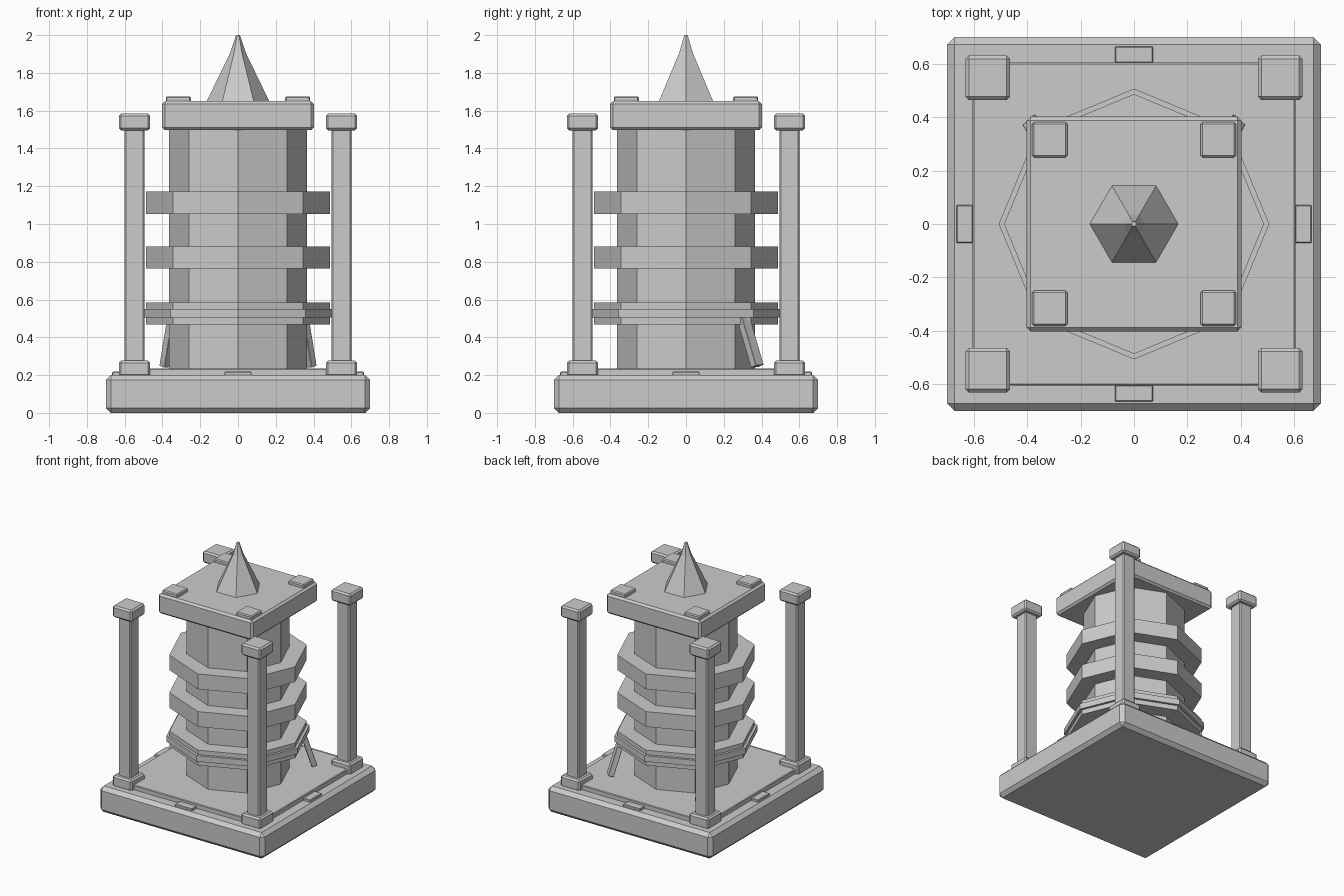
import bpy
import math
from mathutils import Vector, Matrix

default = bpy.data.objects.get("Cube")
if default:
    bpy.data.objects.remove(default, do_unlink=True)

# Single stone colour
stone = bpy.data.materials.new("grey stone")
stone.use_nodes = True
GREY = (0.6, 0.6, 0.6, 1)
stone.diffuse_color = GREY
stone.node_tree.nodes["Principled BSDF"].inputs["Base Color"].default_value = GREY


def finish(name, bevel=0):
    ob = bpy.context.object
    ob.name = name
    ob.data.name = name
    ob.data.materials.append(stone)
    if bevel:
        mod = ob.modifiers.new("chamfer", 'BEVEL')
        mod.width = bevel
        mod.segments = 1
    return ob


def block(name, x, y, z0, z1, half_x, half_y, bevel=0):
    """Chamfered box standing between two heights."""
    bpy.ops.mesh.primitive_cube_add(size=2, location=(x, y, (z0 + z1) / 2))
    ob = bpy.context.object
    ob.data.transform(Matrix.Diagonal((half_x, half_y, (z1 - z0) / 2, 1)))
    return finish(name, bevel)


def prism(name, sides, r0, r1, z0, z1, turn=0):
    """Prism or cone frustum with a corner at the given angle."""
    bpy.ops.mesh.primitive_cone_add(vertices=sides, radius1=r0, radius2=r1,
                                    depth=z1 - z0, location=(0, 0, (z0 + z1) / 2))
    ob = bpy.context.object
    ob.data.transform(Matrix.Rotation(turn, 4, 'Z'))
    return finish(name)


CORNERS = [(sx, sy) for sx in (-1, 1) for sy in (-1, 1)]

# Plinth with raised floor slab
block("plinth", 0, 0, 0, 0.2, 0.7, 0.7, 0.027)
block("floor_slab", 0, 0, 0.19, 0.235, 0.605, 0.605, 0.005)

# Small tabs at the middle of each plinth edge
for s in (-1, 1):
    block("edge_tab", 0, s * 0.635, 0.19, 0.218, 0.072, 0.031, 0.004)
    block("edge_tab", s * 0.635, 0, 0.19, 0.218, 0.031, 0.072, 0.004)

# Corner columns
for sx, sy in CORNERS:
    x, y = sx * 0.548, sy * 0.548
    block("column_foot", x, y, 0.19, 0.277, 0.083, 0.083, 0.012)
    block("column_shaft", x, y, 0.25, 1.52, 0.053, 0.053, 0.008)
    block("column_cap", x, y, 1.495, 1.585, 0.083, 0.083, 0.012)

# Octagonal tower and its collars
prism("tower", 8, 0.365, 0.365, 0.22, 1.51)
for z in (0.467, 0.764, 1.054):
    prism("collar", 8, 0.487, 0.487, z, z + 0.117)
prism("collar_rim", 8, 0.507, 0.507, 0.504, 0.55)

# Leaning struts under the lowest collar, on the rear diagonals
for s in (-1, 1):
    low = Vector((s * 0.382, 0.378, 0.247))
    high = Vector((s * 0.338, 0.298, 0.52))
    axis = (high - low).normalized()
    side = Vector((s, -1, 0)).cross(axis).normalized()
    across = side.cross(axis)
    frame = Matrix((across, side, axis)).transposed().to_4x4()
    ob = block("strut", 0, 0, 0, (high - low).length, 0.03, 0.02, 0.002)
    ob.matrix_world = Matrix.Translation((low + high) / 2) @ frame

# Roof slab, corner pads and spire
block("roof_slab", 0, 0, 1.497, 1.65, 0.402, 0.402, 0.015)
for sx, sy in CORNERS:
    block("roof_pad", sx * 0.316, sy * 0.316, 1.64, 1.676, 0.066, 0.066, 0.007)
prism("spire_base", 6, 0.168, 0.042, 1.645, 1.905, math.radians(30))
prism("spire_tip", 6, 0.042, 0.01, 1.905, 2.0, math.radians(30))
